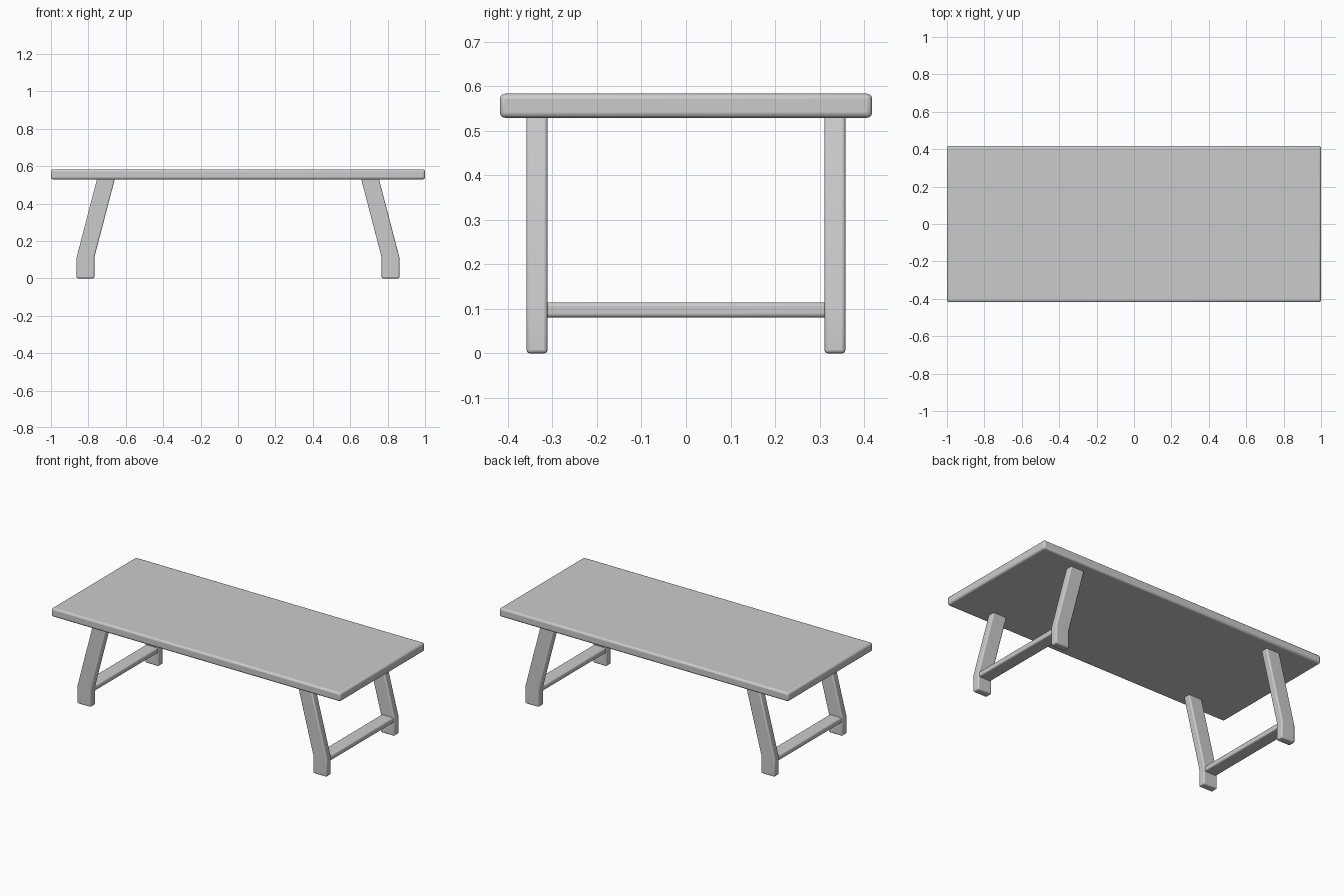
import bpy, bmesh, math

cube = bpy.data.objects.get("Cube")
if cube:
    bpy.data.objects.remove(cube, do_unlink=True)

GREY = (0.6, 0.6, 0.6, 1)
mat = bpy.data.materials.new("plain grey")
mat.use_nodes = True
mat.diffuse_color = GREY
mat.node_tree.nodes["Principled BSDF"].inputs["Base Color"].default_value = GREY


def extrude_profile(name, profile, y0, y1, bevel):
    """Extrude an (x, z) outline along y and round its edges."""
    bm = bmesh.new()
    face = bm.faces.new([bm.verts.new((x, y0, z)) for x, z in profile])
    ext = bmesh.ops.extrude_face_region(bm, geom=[face])
    verts = [v for v in ext["geom"] if isinstance(v, bmesh.types.BMVert)]
    bmesh.ops.translate(bm, verts=verts, vec=(0, y1 - y0, 0))
    bmesh.ops.recalc_face_normals(bm, faces=bm.faces)
    mesh = bpy.data.meshes.new(name)
    bm.to_mesh(mesh)
    bm.free()
    mesh.materials.append(mat)
    obj = bpy.data.objects.new(name, mesh)
    bpy.context.collection.objects.link(obj)
    mod = obj.modifiers.new("rounded edges", "BEVEL")
    mod.width = bevel
    mod.segments = 3
    mod.limit_method = "ANGLE"
    mod.angle_limit = math.radians(30)
    bpy.ops.object.select_all(action="DESELECT")
    obj.select_set(True)
    bpy.context.view_layer.objects.active = obj
    bpy.ops.object.shade_smooth_by_angle(angle=math.radians(40))
    return obj


def box(x0, x1, z0, z1):
    return [(x0, z0), (x1, z0), (x1, z1), (x0, z1)]


# Table top
extrude_profile("table_top", box(-1, 1, 0.529, 0.583), -0.418, 0.418, 0.012)

# Bent legs: upright foot, then leaning inward up to the top
leg = [(0.768, 0), (0.863, 0), (0.863, 0.112), (0.75, 0.545),
       (0.655, 0.545), (0.768, 0.112)]
for side, sx in (("left", 1), ("right", -1)):
    for end, sy in (("front", -1), ("back", 1)):
        extrude_profile(f"{end}_{side}_leg", [(sx * x, z) for x, z in leg],
                        sy * 0.311, sy * 0.358, 0.008)
    # Flat stretcher joining the two legs of this side
    rail = [(sx * x, z) for x, z in box(0.774, 0.857, 0.081, 0.114)]
    extrude_profile(f"{side}_stretcher", rail, -0.32, 0.32, 0.008)
